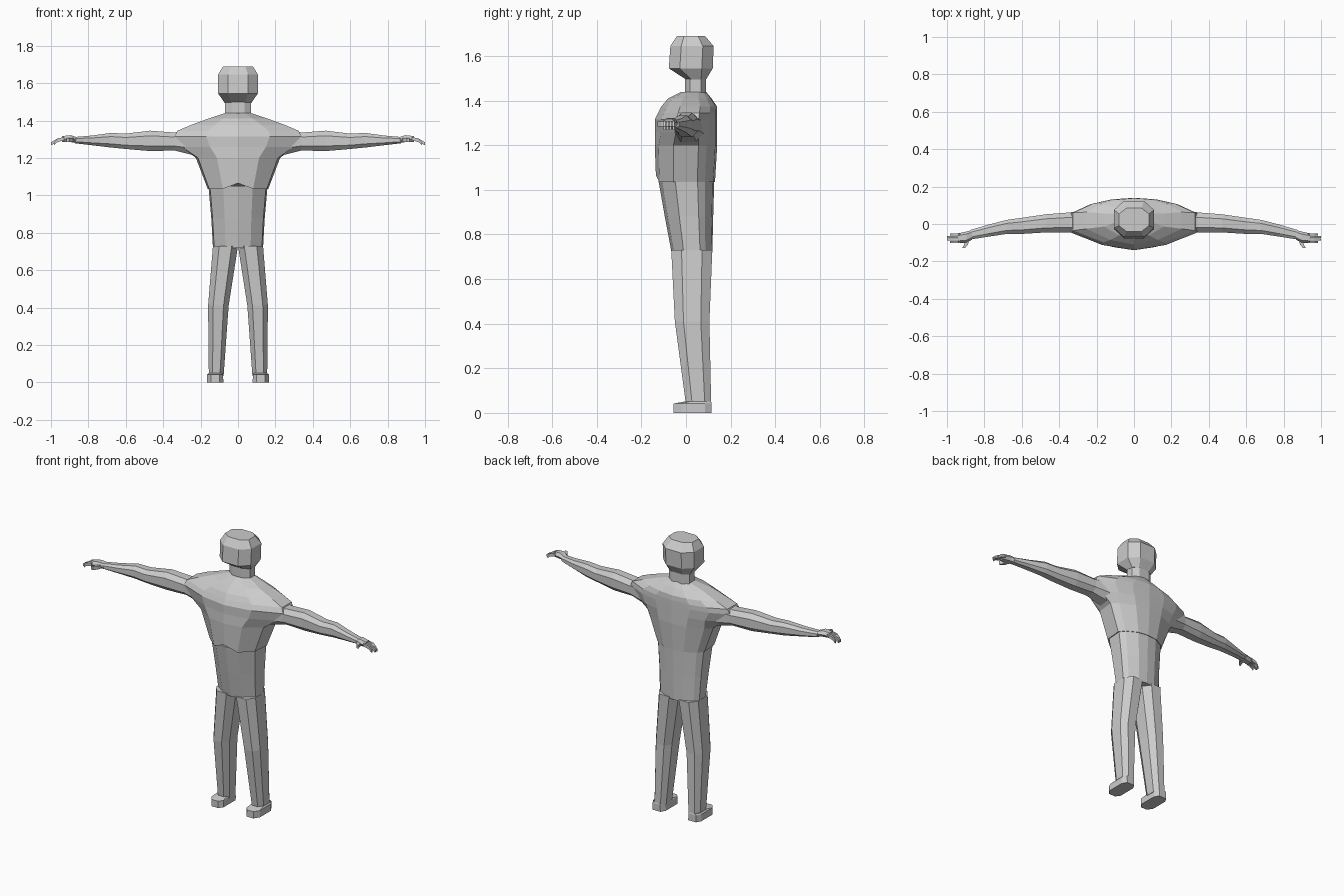
import bpy, bmesh

if "Cube" in bpy.data.objects:
    bpy.data.objects.remove(bpy.data.objects["Cube"])


def loft(name, rings, mirror=False):
    """Skin a list of equal-length point rings and cap both ends."""
    bm = bmesh.new()
    loops = [[bm.verts.new(p) for p in r] for r in rings]
    n = len(loops[0])
    for a, b in zip(loops, loops[1:]):
        for i in range(n):
            j = (i + 1) % n
            bm.faces.new((a[i], a[j], b[j], b[i]))
    bm.faces.new(loops[0][::-1])
    bm.faces.new(loops[-1])
    bmesh.ops.recalc_face_normals(bm, faces=bm.faces)
    me = bpy.data.meshes.new(name)
    bm.to_mesh(me)
    bm.free()
    ob = bpy.data.objects.new(name, me)
    bpy.context.collection.objects.link(ob)
    if mirror:
        ob.modifiers.new("Mirror", 'MIRROR').use_mirror_merge = False
    return ob


def half(pts):
    """Complete a right-hand half outline (front to back) by mirroring."""
    return pts + [(-x, y) for x, y in pts[-2:0:-1]]


OCT = [(-.5, -1), (.5, -1), (1, -.5), (1, .5), (.5, 1), (-.5, 1), (-1, .5), (-1, -.5)]
HEX = [(-.55, -1), (.55, -1), (1, 0), (.55, 1), (-.55, 1), (-1, 0)]
BOX = [(-1, -1), (1, -1), (1, 1), (-1, 1)]
CHEST = half([(0, -1), (.5, -.8), (1, -.32), (1, .4), (.68, .76), (.35, .94), (0, 1)])
WAIST = half([(0, -1), (.5, -.88), (.95, -.4), (1, .4), (.84, .66), (.42, .94), (0, 1)])


def section(shape, lo0, hi0, lo1, hi1):
    """Fit a unit outline into a rectangle given by its limits."""
    return [((lo0 + hi0) / 2 + a * (hi0 - lo0) / 2,
             (lo1 + hi1) / 2 + b * (hi1 - lo1) / 2) for a, b in shape]


def flat(shape, z, x0, x1, y0, y1):
    return [(a, b, z) for a, b in section(shape, x0, x1, y0, y1)]


def across(shape, x, y0, y1, z0, z1):
    return [(x, a, b) for a, b in section(shape, y0, y1, z0, z1)]


# Torso: hem at the waist up to sloping shoulders
torso = [(WAIST, 1.035, .162, -.135, .13), (WAIST, 1.20, .225, -.14, .14),
         (CHEST, 1.26, .30, -.14, .14), (CHEST, 1.315, .34, -.14, .14),
         (CHEST, 1.345, .325, -.125, .14), (CHEST, 1.375, .255, -.11, .138),
         (CHEST, 1.41, .16, -.08, .115), (CHEST, 1.44, .07, -.02, .09)]
body = loft("torso", [flat(s, z, -w, w, a, b) for s, z, w, a, b in torso])
body.data.vertices[0].co.z = 1.065  # raised front of the hem

# Neck and head
loft("neck", [flat(OCT, z, -.07, .07, -.005, .09) for z in (1.42, 1.52)])
head = [(1.495, .072, 0, .09), (1.545, .106, -.077, .12),
        (1.645, .107, -.07, .124), (1.69, .08, -.04, .085)]
loft("head", [flat(OCT, z, -w, w, a, b) for z, w, a, b in head])

# Hips
hips = [(1.05, .158, -.125, .127), (.88, .143, -.095, .122), (.72, .134, -.065, .118)]
loft("hips", [flat(WAIST, z, -w, w, a, b) for z, w, a, b in hips])

# Legs
leg = [(.73, 0, .134, -.066, .118), (.41, .05, .16, -.05, .105),
       (.035, .077, .156, 0, .113)]
loft("leg", [flat(OCT, *r) for r in leg], True)

# Feet with a tapered toe
FOOT = [(-.55, -1), (.5, -1), (1, -.6), (1, .65), (.6, 1), (-.6, 1), (-1, .65), (-1, -.7)]
loft("foot", [flat(FOOT, 0, .078, .165, -.055, .115),
              flat(FOOT, .042, .08, .165, -.055, .115),
              flat(FOOT, .05, .085, .158, -.01, .113)], True)

# Arms: shoulder to wrist, drifting forward
arm = [(.22, -.06, .085, 1.21, 1.365), (.34, -.045, .062, 1.24, 1.336),
       (.47, -.045, .052, 1.237, 1.346), (.60, -.053, .033, 1.248, 1.33),
       (.68, -.053, .022, 1.256, 1.334), (.78, -.068, -.004, 1.268, 1.32),
       (.875, -.083, -.032, 1.279, 1.312)]
loft("arm", [across(OCT, *r) for r in arm], True)

# Palms
palm = [(.865, -.083, -.032, 1.28, 1.312), (.895, -.1, -.04, 1.285, 1.322),
        (.94, -.102, -.05, 1.285, 1.317)]
loft("palm", [across(HEX, *r) for r in palm], True)

# Fingers curling slightly down, and a thumb pointing forward
for i, tip in enumerate((.985, 1.0, 1.0, .985)):
    y = -.102 + i * .0135
    loft("finger", [across(BOX, .93, y, y + .011, 1.294, 1.312),
                    across(BOX, .965, y, y + .011, 1.285, 1.304),
                    across(BOX, tip, y + .001, y + .010, 1.268, 1.284)], True)
thumb = [(-.085, .878, .905), (-.11, .888, .908), (-.128, .903, .918)]
loft("thumb", [[(a, y, b) for a, b in section(BOX, x0, x1, 1.285, 1.306)]
               for y, x0, x1 in thumb], True)
